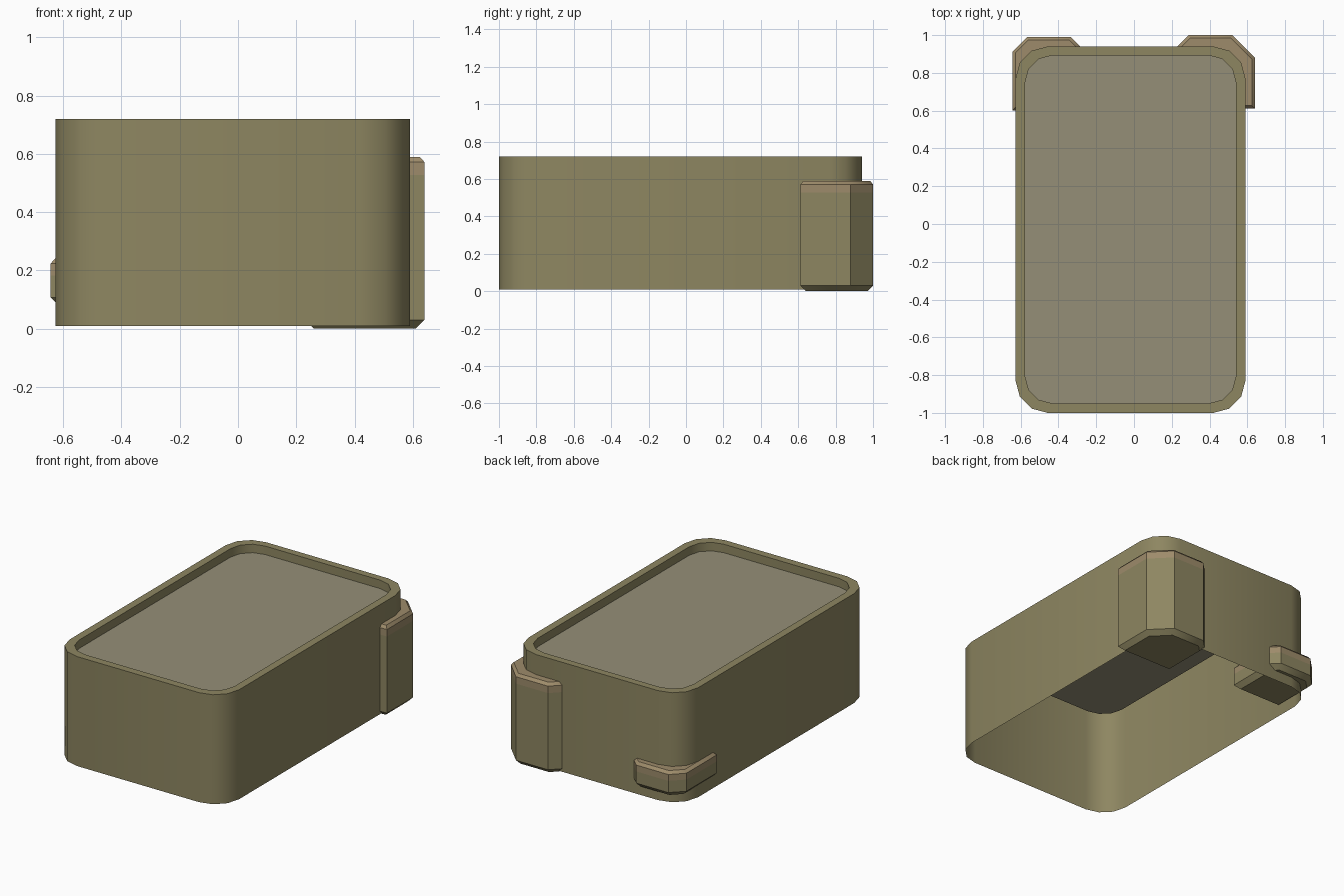
import bpy, bmesh, math
from mathutils import Vector

if "Cube" in bpy.data.objects:
    bpy.data.objects.remove(bpy.data.objects["Cube"])


def material(name, rgb):
    m = bpy.data.materials.new(name)
    m.diffuse_color = (*rgb, 1)
    m.use_nodes = True
    m.node_tree.nodes["Principled BSDF"].inputs["Base Color"].default_value = m.diffuse_color
    return m


olive = material("olive", (0.27, 0.24, 0.12))
grey = material("grey_olive", (0.30, 0.275, 0.185))
tan = material("tan", (0.34, 0.26, 0.145))


def rounded_rect(x0, x1, y0, y1, r, seg=3):
    # counter-clockwise outline starting at the right-back corner
    corners = [(x1 - r, y1 - r), (x0 + r, y1 - r), (x0 + r, y0 + r), (x1 - r, y0 + r)]
    pts = []
    for i, (cx, cy) in enumerate(corners):
        for k in range(seg + 1):
            a = math.pi / 2 * (i + k / seg)
            pts.append((cx + r * math.cos(a), cy + r * math.sin(a)))
    return pts


def inset(pts, d):
    # mitred inward offset of a convex counter-clockwise outline
    out = []
    for i, p in enumerate(pts):
        p = Vector(p)
        e1 = (p - Vector(pts[i - 1])).normalized()
        e2 = (Vector(pts[(i + 1) % len(pts)]) - p).normalized()
        n1, n2 = Vector((-e1.y, e1.x)), Vector((-e2.y, e2.x))
        out.append(p + (n1 + n2) * d / (1 + n1.dot(n2)))
    return out


def loft(name, rings, mats, cap_bottom=False, cap_top=False, tan_from=None):
    # rings: list of (outline, z); bands from index tan_from use the second material
    bm = bmesh.new()
    loops = [[bm.verts.new((p[0], p[1], z)) for p in pts] for pts, z in rings]
    n = len(loops[0])
    for b, (lo, hi) in enumerate(zip(loops, loops[1:])):
        for i in range(n):
            j = (i + 1) % n
            f = bm.faces.new((lo[i], lo[j], hi[j], hi[i]))
            f.material_index = int(tan_from is not None and b >= tan_from)
    if cap_bottom:
        bm.faces.new(loops[0][::-1])
    if cap_top:
        bm.faces.new(loops[-1]).material_index = len(mats) - 1
    me = bpy.data.meshes.new(name)
    bm.to_mesh(me)
    bm.free()
    ob = bpy.data.objects.new(name, me)
    bpy.context.collection.objects.link(ob)
    for m in mats:
        me.materials.append(m)
    bpy.ops.object.select_all(action='DESELECT')
    ob.select_set(True)
    bpy.context.view_layer.objects.active = ob
    bpy.ops.object.shade_smooth_by_angle(angle=math.radians(35))
    return ob


# Open-bottomed rounded shell with a rim stepping down inside
outer = rounded_rect(-0.627, 0.59, -1.0, 0.94, 0.17)
inner = rounded_rect(-0.577, 0.54, -0.95, 0.893, 0.145)
loft("shell", [(outer, 0.01), (outer, 0.72), (inner, 0.72), (inner, 0.665)], [olive])

# Recessed top panel
loft("top_panel", [(inner, 0.665)], [grey], cap_top=True)


# Chamfered corner blocks, solid through the shell wall
def corner_block(name, side, x_out, x_in, y0, y1, cut, end_cut, z0, z1):
    pts = [(x_out, y0), (x_out, y1 - cut), (x_out - cut, y1),
           (x_in + end_cut, y1), (x_in, y1 - end_cut), (x_in, y0)]
    if side < 0:
        pts = [(-x, y) for x, y in reversed(pts)]
    band = min(0.045, (z1 - z0) * 0.25)
    rings = [(inset(pts, 0.03), z0), (pts, z0 + 0.03), (pts, z1 - 0.018 - band),
             (pts, z1 - 0.018), (inset(pts, 0.016), z1)]
    loft(name, rings, [olive, tan], True, True, tan_from=2)


corner_block("tall_corner_block", 1, 0.64, 0.23, 0.612, 1.0, 0.12, 0.06, 0.0, 0.59)
corner_block("short_corner_block", -1, 0.643, 0.285, 0.602, 0.99, 0.077, 0.05, 0.077, 0.242)
